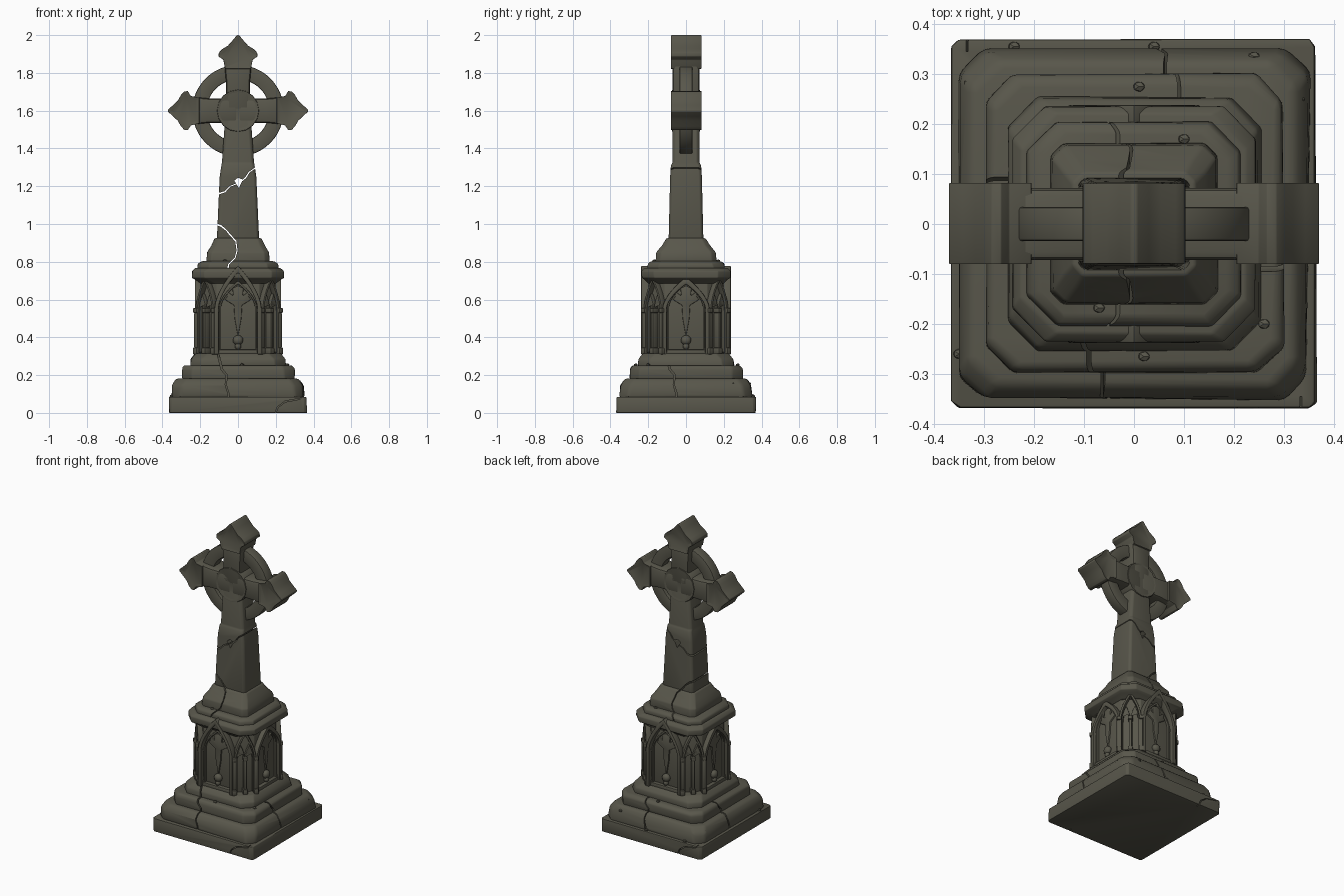
import bpy, bmesh, math, random
from mathutils import Matrix, Vector

random.seed(4)
if "Cube" in bpy.data.objects:
    bpy.data.objects.remove(bpy.data.objects["Cube"])

stone = bpy.data.materials.new("dark olive stone")
stone.use_nodes = True
stone.diffuse_color = (0.098, 0.094, 0.070, 1)
bsdf = stone.node_tree.nodes["Principled BSDF"]
bsdf.inputs["Base Color"].default_value = stone.diffuse_color
bsdf.inputs["Roughness"].default_value = 0.9


def finish(bm, name, bevel=0.0, cutters=(), turn=0.0):
    """Turn a bmesh into a bevelled, cracked and smooth shaded stone part."""
    bmesh.ops.recalc_face_normals(bm, faces=bm.faces)
    bm.transform(Matrix.Rotation(math.radians(turn), 4, "Z"))
    mesh = bpy.data.meshes.new(name)
    bm.to_mesh(mesh)
    bm.free()
    mesh.materials.append(stone)
    obj = bpy.data.objects.new(name, mesh)
    bpy.context.collection.objects.link(obj)
    bpy.ops.object.select_all(action="DESELECT")
    obj.select_set(True)
    bpy.context.view_layer.objects.active = obj
    if bevel:
        mod = obj.modifiers.new("worn edges", "BEVEL")
        mod.width, mod.segments, mod.limit_method = bevel, 2, "ANGLE"
        bpy.ops.object.modifier_apply(modifier=mod.name)
    for cutter in cutters:
        whole = obj.data.copy()
        mod = obj.modifiers.new("crack", "BOOLEAN")
        mod.object, mod.operation, mod.solver = cutter, "DIFFERENCE", "EXACT"
        bpy.ops.object.modifier_apply(modifier=mod.name)
        # Keep the part whole if a cut swallows it
        if len(obj.data.polygons) < len(whole.polygons) / 2:
            obj.data = whole
    bpy.ops.object.shade_smooth_by_angle(angle=math.radians(35))
    return obj


def tier(name, rings, bevel=0.008, jitter=0.0, cutters=()):
    """Loft chamfered rectangles given as (half x, half y, chamfer, z)."""
    bm = bmesh.new()
    loops = []
    for hx, hy, c, z in rings:
        pts = []
        for sx, sy in ((1, 1), (-1, 1), (-1, -1), (1, -1)):
            pair = [(sx * hx, sy * (hy - c)), (sx * (hx - c), sy * hy)]
            pts += pair if sx * sy > 0 else pair[::-1]
        wob = lambda: random.uniform(-jitter, jitter)
        loops.append([bm.verts.new((x + wob(), y + wob(), z)) for x, y in pts])
    for a, b in zip(loops, loops[1:]):
        for i in range(8):
            j = (i + 1) % 8
            bm.faces.new((a[i], a[j], b[j], b[i]))
    bm.faces.new(loops[0])
    bm.faces.new(loops[-1])
    return finish(bm, name, bevel, cutters)


def prism(name, pts, y0, y1, bevel=0.0, turn=0.0, inset=0.0):
    """Extrude an x-z outline from y0 to y1, with optional sunk panels."""
    bm = bmesh.new()
    front = [bm.verts.new((x, y0, z)) for x, z in pts]
    back = [bm.verts.new((x, y1, z)) for x, z in pts]
    caps = [bm.faces.new(front), bm.faces.new(back)]
    for i in range(len(pts)):
        j = (i + 1) % len(pts)
        bm.faces.new((front[i], front[j], back[j], back[i]))
    bmesh.ops.recalc_face_normals(bm, faces=bm.faces)
    if inset:
        for cap in caps:
            bmesh.ops.inset_region(bm, faces=[cap], thickness=inset, depth=-0.008)
    return finish(bm, name, bevel, turn=turn)


def crack(path, width, y0, y1, turn=0.0):
    """Zigzag cutter of uneven width following an x-z path."""
    path = [Vector(p) for p in path]
    near, far = [], []
    for i, p in enumerate(path):
        along = (path[min(i + 1, len(path) - 1)] - path[max(i - 1, 0)]).normalized()
        side = Vector((-along.y, along.x)) * width * random.uniform(0.6, 1.3)
        near.append(p + side)
        far.append(p - side)
    return prism("crack_cutter", near + far[::-1], y0, y1, turn=turn)


def arch(half, foot, spring, apex, steps=7):
    """Pointed arch line from left foot to right foot."""
    side = [(half, foot)]
    for i in range(steps):
        t = i / steps
        side.append((half * (1 - t ** 1.7), spring + (apex - spring) * t))
    return [(-x, z) for x, z in side] + [(0, apex)] + side[::-1]


def arch_frame(name, half, foot, spring, apex, thick, y0, y1, turn, dx=0.0):
    outer = arch(half, foot, spring, apex)
    inner = arch(half - thick, foot, spring, apex - thick * 1.7)
    pts = [(x + dx, z) for x, z in outer + inner[::-1]]
    prism(name, pts, y0, y1, bevel=0.004, turn=turn)


def ball(name, centre, radii, turn=0.0, detail=2):
    bm = bmesh.new()
    bmesh.ops.create_icosphere(bm, subdivisions=detail, radius=1)
    bm.transform(Matrix.Translation(centre) @ Matrix.Diagonal((*radii, 1)))
    finish(bm, name, turn=turn)


# Crack cutters
upper_crack = crack([(.14, 1.33), (.06, 1.275), (.04, 1.245), (.01, 1.22), (-.04, 1.2), (-.07, 1.17),
                     (-.14, 1.15)], .004, -.3, .3)
lower_crack = crack([(-.15, 1.01), (-.09, .99), (-.06, .965), (-.04, .94), (-.012, .91), (-.005, .86),
                     (-.015, .82), (-.05, .785), (-.06, .72)], .004, -.3, .3)
chip = prism("chip_cutter", [(-.02, 1.23), (.005, 1.19), (.025, 1.235), (0, 1.245)], -.3, .3)
step_path = [(-.11, .33), (-.085, .23), (-.06, .2), (-.065, .15), (-.05, .1), (-.055, .06)]
step_cracks = [crack(step_path, .004, -.5, -.22, a) for a in (0, 90, 180, 270)]
slab_path = [(.19, -.02), (.21, .03), (.25, .06), (.33, .075), (.34, .1)]
slab_cracks = [crack(slab_path, .003, -.5, -.345, a) for a in (0, 180)]

# Stepped base
tier("base_slab", [(.364, .37, .014, 0), (.364, .37, .014, .085)], .004, .003, slab_cracks)
tier("lower_step", [(.35, .35, .045, .08), (.345, .345, .045, .145), (.325, .325, .055, .182)],
     .014, .005, step_cracks)
tier("middle_step", [(.30, .30, .055, .178), (.298, .298, .055, .235), (.285, .285, .055, .252)],
     .010, .004, step_cracks)
tier("upper_step", [(.255, .255, .06, .248), (.25, .25, .06, .285), (.225, .225, .065, .315)],
     .007, .003, step_cracks[:1])

# Eight sided chamber with arches
tier("chamber", [(.198, .198, .085, .30), (.198, .198, .085, .71)], .004)
for turn in (0, 90, 180, 270):
    gable = turn in (0, 180)
    arch_frame("main_arch", .125, .31, .55, .78 if gable else .72, .022, -.238 if gable else -.228, -.19, turn)
    arch_frame("inner_arch", .10, .33, .56, .70, .010, -.212, -.19, turn)
    prism("panel_sill", [(-.105, .31), (.105, .31), (.1, .335), (-.1, .335)], -.222, -.19, .004, turn)
    # Carved relief: flared cross above a skull
    prism("relief_cross", [(0, .40), (.018, .50), (.022, .57), (.07, .60), (.055, .62), (.06, .645), (.025, .62),
                           (.03, .66), (0, .675), (-.03, .66), (-.025, .62), (-.06, .645), (-.055, .62),
                           (-.07, .60), (-.022, .57), (-.018, .50)], -.208, -.19, .004, turn)
    ball("skull", (0, -.205, .385), (.028, .022, .027), turn)
    ball("skull_jaw", (0, -.207, .352), (.017, .016, .018), turn)
    # Corner lancets and columns on the slanted faces
    c = turn + 45
    arch_frame("corner_arch", .066, .31, .55, .72, .014, -.252, -.215, c)
    for dx in (-.026, .026):
        arch_frame("lancet", .028, .32, .53, .63, .009, -.242, -.215, c, dx)
    for dx in (-.066, 0, .066):
        for z0, z1, w in ((.31, .345, .014), (.345, .53, .009), (.53, .555, .013)):
            prism("column", [(dx - w, z0), (dx + w, z0), (dx + w, z1), (dx - w, z1)],
                  -.246 - w, -.215, .004, c)

# Cornice and plinth
tier("cornice", [(.20, .20, .075, .685), (.225, .22, .07, .705), (.243, .235, .065, .715),
                 (.243, .235, .065, .75), (.225, .22, .07, .768)], .005, .002)
tier("cornice_cap", [(.215, .205, .06, .765), (.212, .202, .06, .79), (.19, .185, .055, .803)],
     .006, .002, [lower_crack])
tier("plinth", [(.168, .162, .025, .795), (.163, .157, .025, .85), (.142, .128, .025, .885),
                (.123, .103, .02, .925)], .006, .001, [lower_crack])

# Tapering shaft
tier("shaft", [(.112, .092, .012, .915), (.097, .084, .012, 1.25), (.088, .080, .012, 1.31),
               (.085, .071, .014, 1.325), (.068, .070, .014, 1.56)], .005, 0, [upper_crack, lower_crack, chip])

# Cross arms with flared, pointed ends
centre = 1.6
for name, angle, size in (("top", 0, 1.08), ("right", 90, 1), ("left", -90, 1)):
    rot = Matrix.Rotation(math.radians(angle), 2)
    place = lambda half: [tuple(rot @ Vector((v, u * size)) + Vector((0, centre)))
                          for v, u in half + [(-v, u) for v, u in half[::-1]]]
    prism(name + "_arm", place([(.064, 0), (.064, .15), (.074, .25)]), -.072, .072, .016)
    end = [(.068, .205), (.078, .25), (.104, .266), (.101, .285), (.083, .302), (.054, .318), (.03, .343), (.006, .37)]
    prism(name + "_arm_end", place(end), -.081, .083, .004, inset=.018)

# Ring and central boss
bm = bmesh.new()
profile = [(.165, -.034), (.242, -.034), (.242, .034), (.165, .034)]
verts = [bm.verts.new((r, y, 0)) for r, y in profile]
edges = [bm.edges.new((verts[i], verts[(i + 1) % 4])) for i in range(4)]
bmesh.ops.spin(bm, geom=verts + edges, cent=(0, 0, 0), axis=(0, 1, 0), angle=math.tau, steps=48)
bmesh.ops.remove_doubles(bm, verts=bm.verts, dist=0.0005)
bm.transform(Matrix.Translation((0, 0, centre)))
finish(bm, "halo_ring", .006)
disc = [(.112 * math.cos(math.tau * i / 16), centre + .112 * math.sin(math.tau * i / 16)) for i in range(16)]
prism("central_boss", disc, -.078, .078, .008, inset=.018)

# Loose pebbles on the ledges
for x, y, z in ((.04, .355, .085), (.24, .335, .15), (-.24, .355, .085), (.01, .275, .25), (.1, .17, .80),
                (-.07, -.168, .80), (.02, -.265, .25), (.21, -.28, .22), (-.35, -.26, .085),
                (.33, .25, .15), (-.33, .28, .15), (.26, -.2, .25)):
    ball("pebble", (x, y, z + .004), (.013, .011, .009), detail=1)

for obj in [o for o in bpy.data.objects if "_cutter" in o.name]:
    bpy.data.objects.remove(obj)
